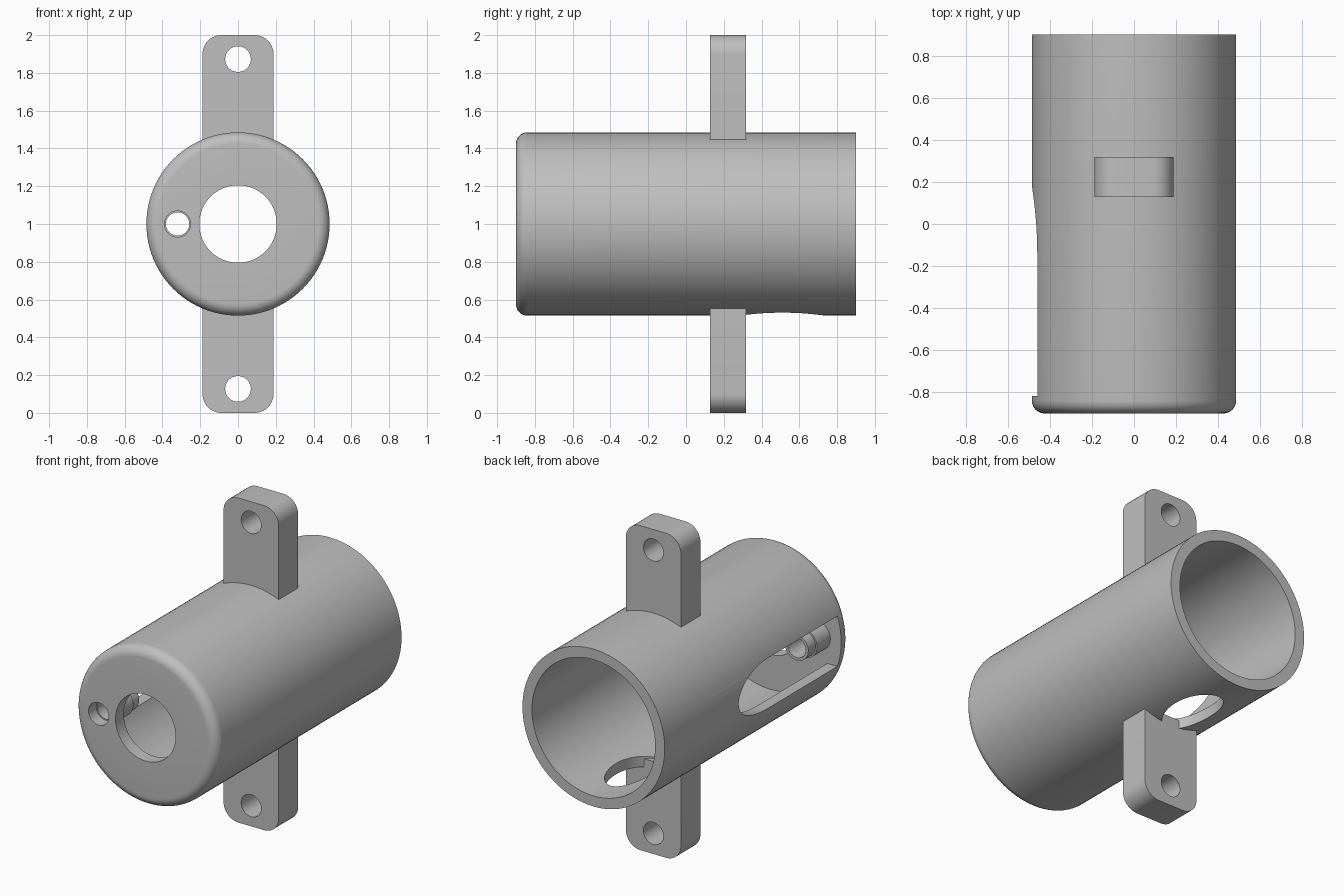
import bpy, bmesh
from math import pi, sin, cos, radians
from mathutils import Matrix

if "Cube" in bpy.data.objects:
    bpy.data.objects.remove(bpy.data.objects["Cube"], do_unlink=True)

AXIS_Z = 1.0
grey = bpy.data.materials.new("plain_grey")
grey.use_nodes = True
grey.diffuse_color = (0.52, 0.52, 0.52, 1)
grey.node_tree.nodes["Principled BSDF"].inputs["Base Color"].default_value = (0.52, 0.52, 0.52, 1)


def finish(name, bm):
    bmesh.ops.remove_doubles(bm, verts=bm.verts, dist=1e-5)
    bmesh.ops.recalc_face_normals(bm, faces=bm.faces)
    mesh = bpy.data.meshes.new(name)
    bm.to_mesh(mesh)
    bm.free()
    mesh.materials.append(grey)
    ob = bpy.data.objects.new(name, mesh)
    bpy.context.collection.objects.link(ob)
    return ob


def arc(cx, cy, rx, ry, start, end, steps):
    angles = [radians(start + (end - start) * i / steps) for i in range(steps + 1)]
    return [(cx + rx * cos(a), cy + ry * sin(a)) for a in angles]


def lathe(name, profile, x, steps):
    """Revolve a closed (radius, y) profile about an axis along y."""
    bm = bmesh.new()
    verts = [bm.verts.new((r, y, 0)) for r, y in profile]
    edges = [bm.edges.new((v, verts[i - 1])) for i, v in enumerate(verts)]
    bmesh.ops.spin(bm, geom=verts + edges, cent=(0, 0, 0), axis=(0, 1, 0),
                   angle=2 * pi, steps=steps)
    bmesh.ops.translate(bm, verts=bm.verts, vec=(x, 0, AXIS_Z))
    return finish(name, bm)


def prism(name, points, low, high, axis):
    """Extrude a 2D outline between two positions along the named axis."""
    place = {"x": lambda a, b, d: (d, a, b),
             "y": lambda a, b, d: (a, d, b),
             "z": lambda a, b, d: (a, b, d)}[axis]
    bm = bmesh.new()
    bottom = [bm.verts.new(place(a, b, low)) for a, b in points]
    top = [bm.verts.new(place(a, b, high)) for a, b in points]
    bm.faces.new(bottom)
    bm.faces.new(top)
    for i in range(len(points)):
        bm.faces.new((bottom[i - 1], bottom[i], top[i], top[i - 1]))
    return finish(name, bm)


def cut(ob, cutter):
    cutter.hide_render = True
    mod = ob.modifiers.new("cut", "BOOLEAN")
    mod.operation = "DIFFERENCE"
    mod.solver = "EXACT"
    mod.object = cutter
    bpy.context.view_layer.objects.active = ob
    bpy.ops.object.modifier_apply(modifier=mod.name)
    bpy.data.objects.remove(cutter, do_unlink=True)


def ellipse(cx, cy, rx, ry, steps=40):
    return arc(cx, cy, rx, ry, 0, 360, steps)[:-1]


# Hollow tube with a rounded front cap and a central opening
shell = [(0.205, -0.9)] + arc(0.425, -0.84, 0.06, 0.06, -90, 0, 8)
shell += [(0.485, 0.9), (0.42, 0.9), (0.42, -0.82), (0.205, -0.82)]
body = lathe("tube_body", shell, 0, 96)

# Side window: square at the front, long rounded end towards the back
window = arc(-0.15, AXIS_Z, 0.33, 0.155, -90, 90, 24)
window += [(-0.818, AXIS_Z + 0.155), (-0.818, AXIS_Z - 0.155)]
cut(body, prism("window_cutter", window, -0.7, -0.25, "x"))

# Oval opening underneath and small round hole in the cap
cut(body, prism("oval_cutter", ellipse(0, 0.51, 0.122, 0.225), 0.3, 0.8, "z"))
cut(body, prism("cap_hole_cutter", ellipse(-0.32, AXIS_Z, 0.069, 0.069), -1, -0.7, "y"))

# Stepped sleeve behind the small hole
sleeve = lathe("sleeve", [(0.062, -0.825), (0.09, -0.825), (0.09, -0.69),
                          (0.08, -0.69), (0.08, -0.62), (0.062, -0.62)], -0.32, 40)

# Mounting tabs above and below, each with rounded corners and a screw hole
parts = [body, sleeve]
for name, side in (("upper_tab", 1), ("lower_tab", -1)):
    outline = [(-0.188, 0.43), (0.188, 0.43)]
    outline += arc(0.088, 0.9, 0.1, 0.1, 0, 90, 10)
    outline += arc(-0.088, 0.9, 0.1, 0.1, 90, 180, 10)
    tab = prism(name, [(x, AXIS_Z + side * h) for x, h in outline], 0.128, 0.318, "y")
    hole = ellipse(0, AXIS_Z + side * 0.873, 0.068, 0.068)
    cut(tab, prism("screw_hole_cutter", hole, 0, 0.5, "y"))
    parts.append(tab)

# Smooth the curved walls and keep the edges sharp
bpy.ops.object.select_all(action="DESELECT")
for ob in parts:
    ob.select_set(True)
bpy.context.view_layer.objects.active = body
bpy.ops.object.shade_smooth_by_angle(angle=radians(30))
